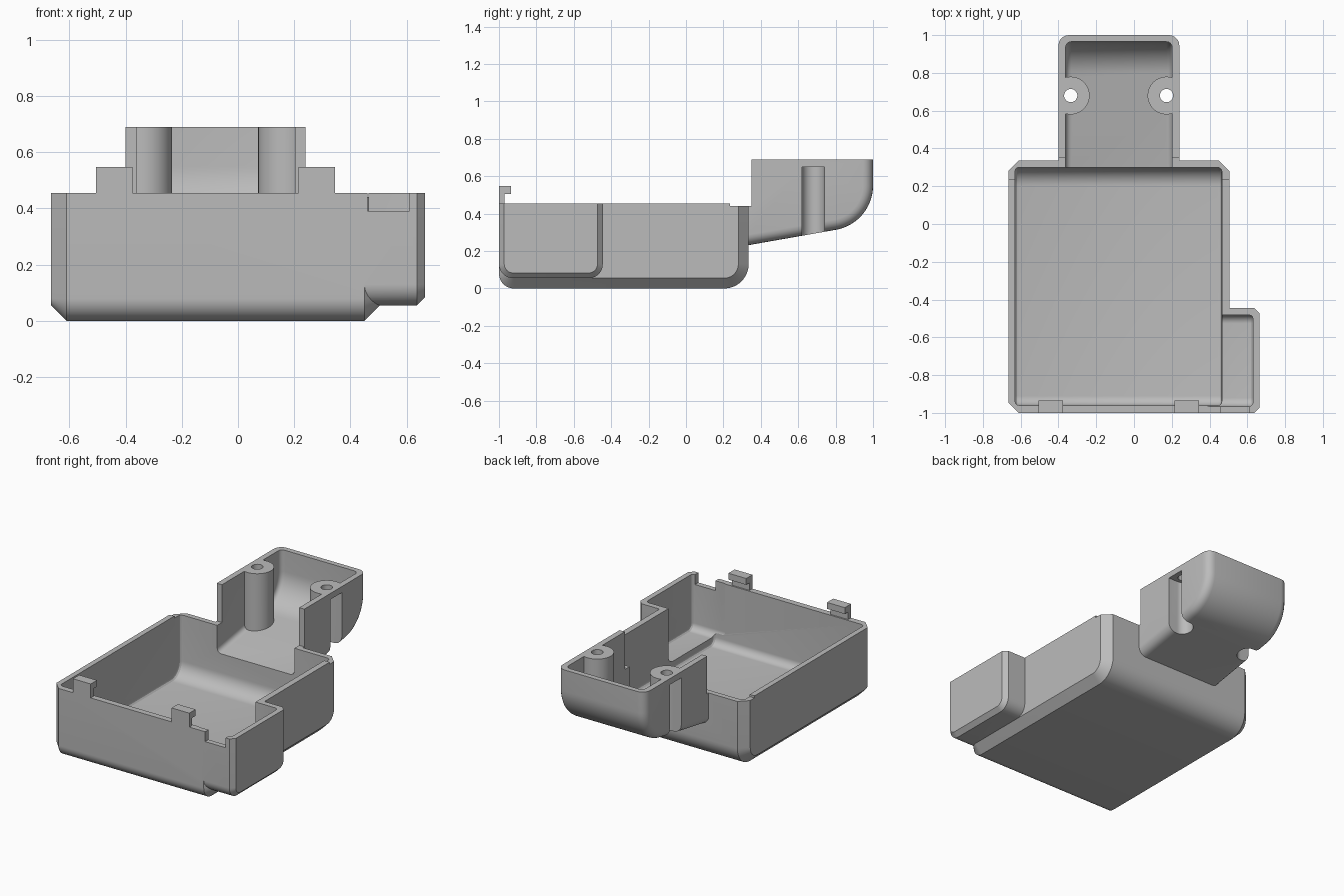
import bpy, bmesh
from math import sin, cos, radians

if "Cube" in bpy.data.objects:
    bpy.data.objects.remove(bpy.data.objects["Cube"], do_unlink=True)

grey = bpy.data.materials.new("plain_grey")
grey.use_nodes = True
grey.diffuse_color = (0.5, 0.5, 0.5, 1)
grey.node_tree.nodes["Principled BSDF"].inputs["Base Color"].default_value = (0.5, 0.5, 0.5, 1)


def arc(cy, cz, r, start, end, steps=12):
    angles = [radians(start + (end - start) * i / steps) for i in range(steps + 1)]
    return [(cy + r * cos(a), cz + r * sin(a)) for a in angles]


def prism(name, profile, x0, x1, edge=0, segments=1, open_front=False):
    """Extrude a (y, z) profile along x and bevel its end outlines, except at the rim."""
    bm = bmesh.new()
    ends = [[bm.verts.new((x, y, z)) for y, z in profile] for x in (x0, x1)]
    for ring in ends:
        bm.faces.new(ring)
    n = len(profile)
    for i in range(n):
        j = (i + 1) % n
        bm.faces.new((ends[0][i], ends[0][j], ends[1][j], ends[1][i]))
    bmesh.ops.recalc_face_normals(bm, faces=bm.faces)
    if edge:
        top = max(z for y, z in profile)
        front = min(y for y, z in profile)

        def outline(e):
            a, b = (v.co for v in e.verts)
            rim = min(a.z, b.z) > top - 1e-4
            mouth = open_front and max(a.y, b.y) < front + 1e-4
            return abs(a.x - b.x) < 1e-5 and not rim and not mouth

        bmesh.ops.bevel(bm, geom=[e for e in bm.edges if outline(e)], offset=edge,
                        segments=segments, profile=0.5, affect='EDGES')
        bmesh.ops.recalc_face_normals(bm, faces=bm.faces)
    mesh = bpy.data.meshes.new(name)
    bm.to_mesh(mesh)
    bm.free()
    mesh.materials.append(grey)
    ob = bpy.data.objects.new(name, mesh)
    bpy.context.collection.objects.link(ob)
    return ob


def tub(y0, y1, z0, z1, r_front, r_back):
    """Box side profile with rounded lower corners."""
    return ([(y0, z1)] + arc(y0 + r_front, z0 + r_front, r_front, 180, 270)
            + arc(y1 - r_back, z0 + r_back, r_back, 270, 360) + [(y1, z1)])


def boom(y0, z1, r):
    """Sloping underside that sweeps up into the back wall."""
    sweep = arc(0.76, 0.55, r, -80, 0, 16)
    y, z = sweep[0]
    return [(y0, z1), (y0, z - (y - y0) * 0.176)] + sweep + [(0.76 + r, z1)]


def box(name, x0, x1, y0, y1, z0, z1):
    return prism(name, [(y0, z0), (y1, z0), (y1, z1), (y0, z1)], x0, x1)


def cylinder(name, x, y, r, z0, z1):
    bpy.ops.mesh.primitive_cylinder_add(vertices=48, radius=r, depth=z1 - z0,
                                        location=(x, y, (z0 + z1) / 2))
    ob = bpy.context.object
    ob.name = name
    ob.data.materials.append(grey)
    return ob


def combine(target, other, operation):
    mod = target.modifiers.new(operation.lower(), 'BOOLEAN')
    mod.operation, mod.solver, mod.object = operation, 'EXACT', other
    bpy.context.view_layer.objects.active = target
    bpy.ops.object.modifier_apply(modifier=mod.name)
    bpy.data.objects.remove(other, do_unlink=True)


# Outer shells: main tray, side bay and raised back arm
case = prism("case_body", tub(-1, 0.335, 0, 0.455, 0.08, 0.13), -0.665, 0.505, 0.055)
combine(case, prism("side_bay", tub(-1, -0.445, 0.055, 0.455, 0.075, 0.075),
                    0.4, 0.665, 0.028), 'UNION')
combine(case, prism("back_arm", boom(0.32, 0.69, 0.24), -0.4, 0.24, 0.055, 5, True), 'UNION')

# Hollow the tray and the bay
combine(case, prism("tray_hollow", tub(-0.96, 0.3, 0.037, 1, 0.05, 0.1),
                    -0.63, 0.465, 0.022, 3), 'DIFFERENCE')
combine(case, prism("bay_hollow", tub(-0.965, -0.482, 0.09, 1, 0.045, 0.045),
                    0.38, 0.63, 0.02, 3), 'DIFFERENCE')

# Hollow the arm, leaving two screw posts standing
posts = (-0.335, 0.172)
hollow = prism("arm_hollow", boom(0.2, 1, 0.205), -0.362, 0.202, 0.03, 4, True)
for x in posts:
    combine(hollow, cylinder("post", x, 0.68, 0.1, 0.1, 1.2), 'DIFFERENCE')
combine(case, hollow, 'DIFFERENCE')

# Screw holes, with head recesses open to the outer sides
for x, out in zip(posts, (-1, 1)):
    combine(case, cylinder("screw_hole", x, 0.68, 0.035, 0.5, 1), 'DIFFERENCE')
    recess = cylinder("recess", x, 0.68, 0.06, 0.1, 0.65)
    lo, hi = sorted((x, x + out * 0.15))
    combine(recess, box("slot", lo, hi, 0.62, 0.74, 0.1, 0.65), 'UNION')
    combine(case, recess, 'DIFFERENCE')

# Lowered rim at the back and the cable notch at the front
combine(case, box("rim_step", -1, 1, 0.235, 0.35, 0.441, 1), 'DIFFERENCE')
combine(case, box("notch", 0.46, 0.61, -1.1, -0.94, 0.39, 1), 'DIFFERENCE')

# Lid hooks on the front wall
hook = [(-1, 0.42), (-0.97, 0.42), (-0.97, 0.505), (-0.935, 0.505), (-0.935, 0.547), (-1, 0.547)]
for x in (-0.505, 0.215):
    combine(case, prism("lid_hook", hook, x, x + 0.13), 'UNION')

# Smooth curves, keep edges sharp
bpy.ops.object.select_all(action='DESELECT')
case.select_set(True)
bpy.context.view_layer.objects.active = case
bpy.ops.object.shade_smooth_by_angle(angle=radians(25))
